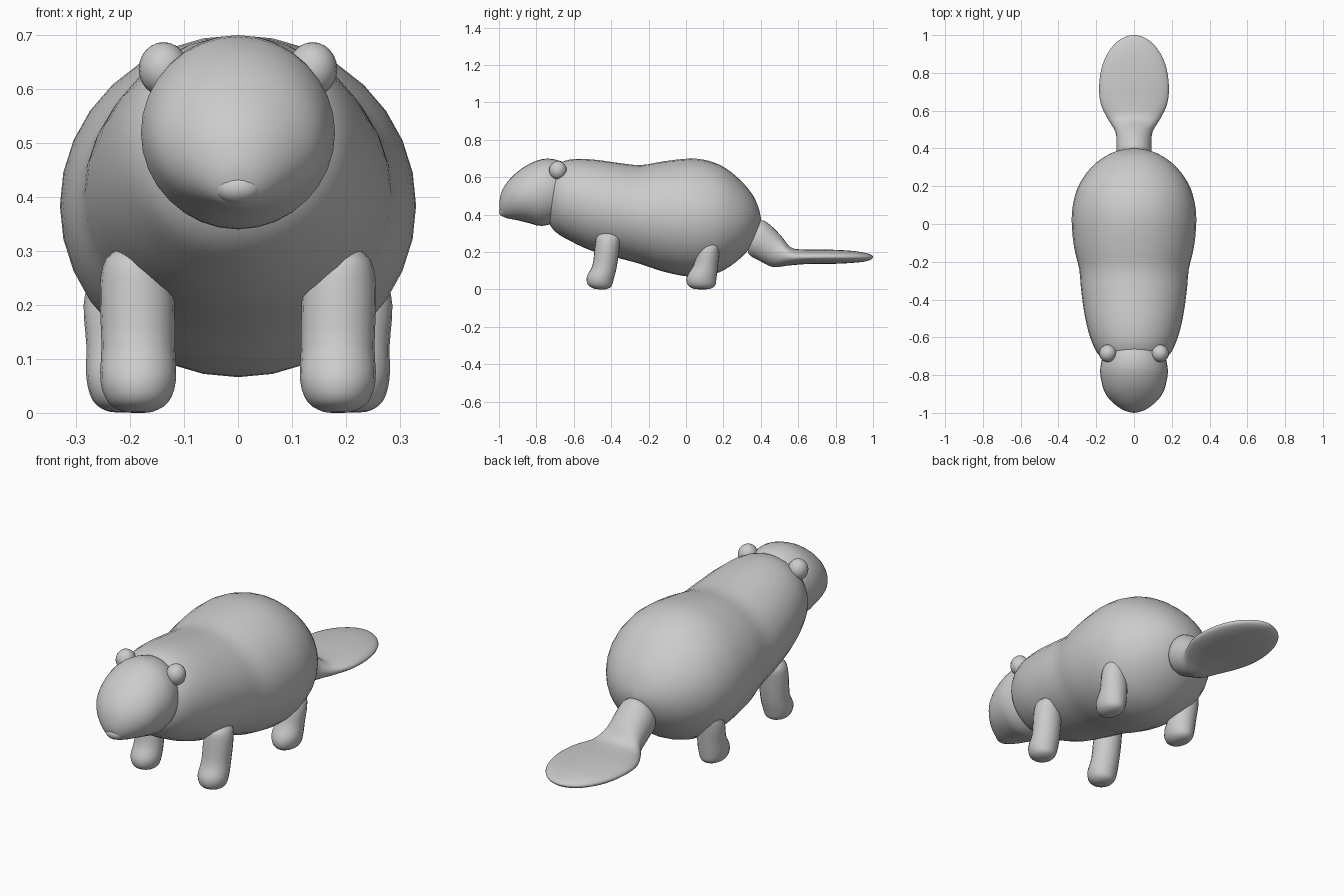
import bpy, bmesh, math
from mathutils import Vector


def spline(rows, steps):
    """Catmull-Rom interpolation through rows of numbers."""
    out = []
    for i in range(len(rows) - 1):
        p0, p1, p2, p3 = (rows[max(i - 1, 0)], rows[i], rows[i + 1],
                          rows[min(i + 2, len(rows) - 1)])
        for s in range(steps):
            t = s / steps
            out.append([0.5 * (2 * b + (c - a) * t + (2 * a - 5 * b + 4 * c - d) * t ** 2
                               + (3 * b - a - 3 * c + d) * t ** 3)
                        for a, b, c, d in zip(p0, p1, p2, p3)])
    return out + [list(rows[-1])]


def loft(name, rows, sides=32, steps=3):
    """Rows: y1, z1, y2, z2 (ends of the ring in the side view), half width, x centre."""
    bm = bmesh.new()
    rings = []
    for y1, z1, y2, z2, w, xc in spline(rows, steps):
        mid = Vector((xc, (y1 + y2) / 2, (z1 + z2) / 2))
        up = Vector((0, (y1 - y2) / 2, (z1 - z2) / 2))
        side = Vector((max(w, 0.001), 0, 0))
        rings.append([bm.verts.new(mid + side * math.sin(a) + up * math.cos(a))
                      for a in (2 * math.pi * k / sides for k in range(sides))])
    for r, q in zip(rings, rings[1:]):
        for k in range(sides):
            n = (k + 1) % sides
            bm.faces.new((r[k], r[n], q[n], q[k]))
    bm.faces.new(rings[0])
    bm.faces.new(rings[-1])
    bmesh.ops.recalc_face_normals(bm, faces=bm.faces)
    return finish(name, bm)


def ball(name, loc, scale):
    bm = bmesh.new()
    bmesh.ops.create_uvsphere(bm, u_segments=20, v_segments=12, radius=1)
    for v in bm.verts:
        v.co = Vector([l + c * s for l, c, s in zip(loc, v.co, scale)])
    return finish(name, bm)


def finish(name, bm):
    for f in bm.faces:
        f.smooth = True
    mesh = bpy.data.meshes.new(name)
    bm.to_mesh(mesh)
    bm.free()
    ob = bpy.data.objects.new(name, mesh)
    bpy.context.collection.objects.link(ob)
    return ob


# Body: y, top z, bottom z, half width
body = [(-.76, .50, .46, .02), (-.745, .59, .38, .10), (-.70, .66, .31, .18),
        (-.62, .695, .26, .225), (-.50, .695, .205, .258), (-.35, .675, .165, .28),
        (-.24, .665, .135, .29), (-.12, .685, .095, .318), (.02, .70, .068, .33),
        (.12, .688, .073, .32), (.21, .65, .108, .29), (.30, .575, .175, .226),
        (.36, .50, .25, .149), (.39, .43, .32, .077), (.40, .385, .365, .01)]
loft("body", [(y, t, y, b, w, 0) for y, t, b, w in body])

# Head
head = [(-.62, .54, -.63, .46, .03), (-.64, .665, -.68, .37, .14), (-.74, .70, -.77, .34, .178),
        (-.83, .675, -.84, .355, .172), (-.90, .63, -.90, .37, .15),
        (-.955, .575, -.94, .377, .11), (-.985, .525, -.972, .387, .068),
        (-.997, .475, -.99, .41, .032), (-.998, .45, -.997, .44, .005)]
loft("head", [r + (0,) for r in head])
ball("nose", (0, -.966, .417), (.045, .034, .03))

# Tail: thick root flowing into a flat paddle
tail = [(.36, .32, .33, .25, .04), (.40, .37, .335, .19, .088), (.45, .345, .39, .155, .093),
        (.51, .285, .465, .12, .098), (.56, .225, .54, .127, .135), (.63, .214, .63, .135, .174),
        (.72, .214, .72, .136, .185), (.82, .211, .82, .138, .173), (.90, .205, .90, .143, .142),
        (.96, .195, .96, .15, .095), (.99, .185, .99, .16, .048), (1.0, .176, 1.0, .17, .01)]
loft("tail", [r + (0,) for r in tail])

# Legs: front y, z, back y, z, half width, x centre
front = [(-.43, .31, -.41, .31, .01, .20), (-.475, .285, -.355, .285, .05, .195),
         (-.487, .23, -.355, .23, .068, .188), (-.50, .13, -.37, .12, .068, .185),
         (-.53, .07, -.388, .05, .07, .185), (-.525, .025, -.40, .015, .056, .185),
         (-.49, .004, -.43, .001, .028, .185), (-.465, .001, -.455, .001, .005, .185)]
rear = [(.135, .275, .145, .275, .01, .235), (.08, .24, .178, .255, .045, .228),
        (.06, .20, .178, .20, .064, .222), (.04, .13, .17, .12, .066, .215),
        (.005, .07, .163, .06, .068, .213), (.008, .025, .155, .02, .056, .213),
        (.04, .004, .125, .003, .03, .213), (.075, .001, .085, .001, .005, .213)]
for sx, label in ((-1, "right"), (1, "left")):
    for kind, rows in (("front", front), ("rear", rear)):
        loft(f"{kind}_leg_{label}", [r[:5] + (r[5] * sx,) for r in rows], 20)
    # Ears
    ball(f"ear_{label}", (sx * .138, -.685, .637), (.046, .047, .05))
